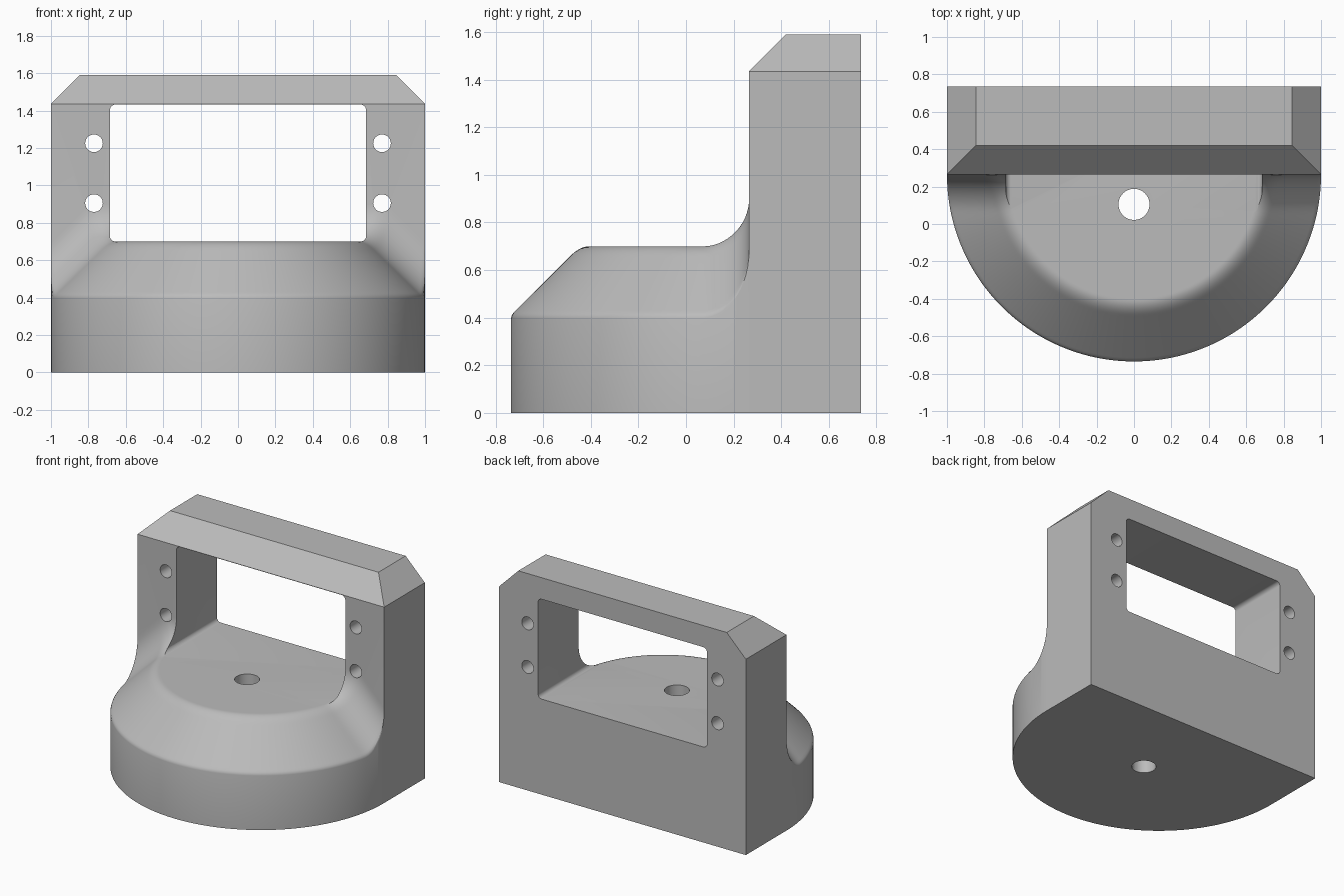
import bpy, bmesh, math
from mathutils import Matrix, Vector

if "Cube" in bpy.data.objects:
    bpy.data.objects.remove(bpy.data.objects["Cube"])

FACE_Y, BACK_Y = 0.265, 0.735      # front and back of the upright
PLATE_Z, RIM_Z, FILLET = 0.70, 0.41, 0.20

grey = bpy.data.materials.new("light_grey")
grey.use_nodes = True
grey.diffuse_color = (0.5, 0.5, 0.5, 1)
grey.node_tree.nodes["Principled BSDF"].inputs["Base Color"].default_value = (0.5, 0.5, 0.5, 1)


def finish(name, bm):
    bmesh.ops.recalc_face_normals(bm, faces=bm.faces)
    mesh = bpy.data.meshes.new(name)
    bm.to_mesh(mesh)
    bm.free()
    mesh.materials.append(grey)
    obj = bpy.data.objects.new(name, mesh)
    bpy.context.collection.objects.link(obj)
    return obj


def box(bm, lo, hi):
    size, mid = Vector(hi) - Vector(lo), (Vector(hi) + Vector(lo)) / 2
    bmesh.ops.create_cube(bm, size=1, matrix=Matrix.Translation(mid) @ Matrix.Diagonal(size).to_4x4())


def boolean(target, tool, operation):
    mod = target.modifiers.new(operation.lower(), 'BOOLEAN')
    mod.operation, mod.solver, mod.object = operation, 'EXACT', tool
    bpy.ops.object.select_all(action='DESELECT')
    bpy.context.view_layer.objects.active = target
    target.select_set(True)
    bpy.ops.object.modifier_apply(modifier=mod.name)
    bpy.data.objects.remove(tool)


def cylinder(name, centre, radius, depth, along_y=False):
    bm = bmesh.new()
    turn = Matrix.Rotation(math.pi / 2, 4, 'X') if along_y else Matrix()
    bmesh.ops.create_cone(bm, cap_ends=True, segments=48, radius1=radius, radius2=radius,
                          depth=depth, matrix=Matrix.Translation(centre) @ turn)
    return finish(name, bm)


# Rounded base: plateau, sloped rim, and a fillet rising into the upright
def base_height(r, y):
    d = min(max(y - (FACE_Y - FILLET), 0), FILLET) if r > 0.62 else 0
    rise = FILLET - math.sqrt(FILLET ** 2 - d ** 2)
    flat = PLATE_Z + rise
    slope = RIM_Z + 1 - r + rise * math.sqrt(2)
    blend = 0.04
    h = max(blend - abs(flat - slope), 0) / blend
    edge = {0.997: 0.003, 1.0: 0.012}.get(r, 0)
    return min(flat, slope) - h * h * blend / 4 - edge


def make_base():
    bm = bmesh.new()
    near = [math.asin(0.3 * (1 - math.sin(math.pi / 2 * (1 - i / 16)))) for i in range(17)]
    rest = [near[-1] + (math.pi / 2 - near[-1]) * i / 32 for i in range(1, 33)]
    quarter = near + rest
    angles = quarter + [math.pi - a for a in reversed(quarter[:-1])]
    radii = [0, 0.5] + [round(0.61 + i * 0.01, 2) for i in range(39)] + [0.997, 1.0]
    columns = []
    for a in angles:
        ring = []
        for r in radii:
            y = FACE_Y - r * math.sin(a)
            ring.append(bm.verts.new((r * math.cos(a), y, base_height(r, y))))
        ring.append(bm.verts.new((math.cos(a), FACE_Y - math.sin(a), 0)))
        ring.append(bm.verts.new((0, FACE_Y, 0)))
        columns.append(ring)
    for p, q in zip(columns, columns[1:]):
        for i in range(len(p) - 1):
            bm.faces.new((p[i], p[i + 1], q[i + 1], q[i]))
    bmesh.ops.remove_doubles(bm, verts=bm.verts, dist=1e-5)
    # Close the back and push it inside the upright
    back = bmesh.ops.holes_fill(bm, edges=[e for e in bm.edges if e.is_boundary], sides=0)["faces"]
    new = bmesh.ops.extrude_face_region(bm, geom=back)["geom"]
    for v in (g for g in new if isinstance(g, bmesh.types.BMVert)):
        v.co = (v.co.x * 0.98, v.co.y + 0.1, v.co.z * 0.97 + 0.01)
    bmesh.ops.delete(bm, geom=[f for f in back if f.is_valid], context='FACES_ONLY')
    return finish("base", bm)


# Upright block with chamfered front and side top edges
def make_upright():
    bm = bmesh.new()
    box(bm, (-1, FACE_Y, 0), (1, BACK_Y, 1.435))
    top = max(bm.faces, key=lambda f: f.calc_center_median().z)
    new = bmesh.ops.extrude_face_region(bm, geom=[top])["geom"]
    for v in (g for g in new if isinstance(g, bmesh.types.BMVert)):
        v.co.x *= 0.845
        v.co.z = 1.59
        if v.co.y < 0.5:
            v.co.y = 0.42
    bmesh.ops.delete(bm, geom=[top], context='FACES_ONLY')
    return finish("holder_body", bm)


# Window cutter with rounded corners
def make_window():
    bm = bmesh.new()
    box(bm, (-0.685, 0, PLATE_Z), (0.685, 0.9, 1.432))
    long_edges = [e for e in bm.edges if abs(e.verts[0].co.y - e.verts[1].co.y) > 0.5]
    bmesh.ops.bevel(bm, geom=long_edges, offset=0.03, segments=6, profile=0.5, affect='EDGES')
    return finish("window_cutter", bm)


body = make_upright()
boolean(body, make_base(), 'UNION')
boolean(body, make_window(), 'DIFFERENCE')
boolean(body, cylinder("base_hole", (0, 0.105, 0.4), 0.083, 1.2), 'DIFFERENCE')
for x in (-0.77, 0.77):
    for z in (0.905, 1.225):
        boolean(body, cylinder("screw_hole", (x, 0.5, z), 0.047, 1.0, True), 'DIFFERENCE')

bpy.ops.object.select_all(action='DESELECT')
body.select_set(True)
bpy.context.view_layer.objects.active = body
bpy.ops.object.shade_smooth_by_angle(angle=math.radians(22))
